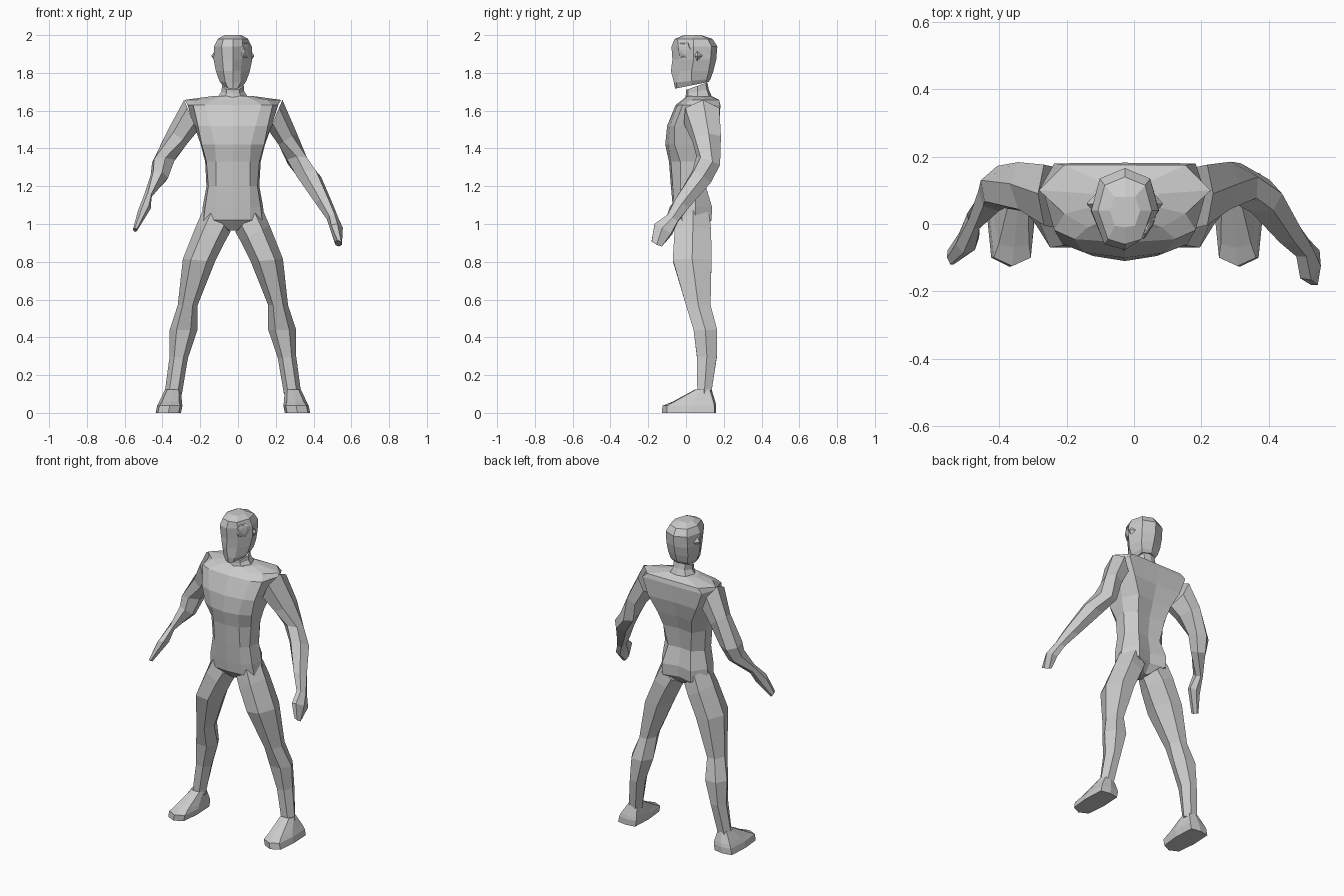
import bpy, bmesh, random
from mathutils import Vector as V

CX = -0.027  # the body's own centre line
random.seed(4)

def add_object(name, bm):
    me = bpy.data.meshes.new(name)
    bm.to_mesh(me)
    bm.free()
    ob = bpy.data.objects.new(name, me)
    bpy.context.collection.objects.link(ob)
    return ob

def loft(name, rings, caps=(True, True)):
    bm = bmesh.new()
    vs = [[bm.verts.new(p) for p in r] for r in rings]
    n = len(vs[0])
    for a, b in zip(vs, vs[1:]):
        for i in range(n):
            j = (i + 1) % n
            bm.faces.new((a[i], a[j], b[j], b[i]))
    if caps[0]:
        bm.faces.new(vs[0])
    if caps[1]:
        bm.faces.new(vs[-1])
    bmesh.ops.recalc_face_normals(bm, faces=bm.faces)
    return add_object(name, bm)

def sym_ring(half, z, cx=CX, tilt=0.0):
    """Full ring from half outline; first and last points lie on the centre line."""
    pts = half + [(-x, y) for x, y in half[-2:0:-1]]
    return [V((cx + x, y, z + tilt * y)) for x, y in pts]

def hex_ring(outer, inner, n, d):
    """Six-sided section spanning outer-inner, with depth d along n."""
    a, b = outer.lerp(inner, 0.25), outer.lerp(inner, 0.75)
    return [outer, a + n * d, b + n * d, inner, b - n * d, a - n * d]

# Torso
torso = [
    (0.965, [(0, -.015), (.012, -.01), (.02, .01), (.02, .05), (.012, .07), (0, .07)]),
    (1.02, [(0, -.062), (.09, -.055), (.155, -.02), (.166, .05), (.10, .135), (0, .11)]),
    (1.09, [(0, -.07), (.09, -.062), (.147, -.03), (.16, .05), (.10, .138), (0, .115)]),
    (1.20, [(0, -.08), (.09, -.07), (.13, -.03), (.14, .05), (.08, .105), (0, .095)]),
    (1.33, [(0, -.09), (.09, -.08), (.14, -.03), (.147, .05), (.10, .125), (0, .11)]),
    (1.42, [(0, -.11), (.095, -.095), (.165, -.06), (.17, .06), (.12, .155), (0, .14)]),
    (1.52, [(0, -.10), (.12, -.085), (.185, -.06), (.205, .08), (.17, .178), (0, .17)]),
    (1.63, [(0, -.055), (.15, -.045), (.21, -.018), (.24, .09), (.21, .18), (0, .182)]),
    (1.657, [(0, -.02), (.11, -.01), (.18, .03), (.255, .10), (.18, .175), (0, .175)]),
    (1.678, [(0, .005), (.06, .01), (.10, .05), (.10, .09), (.07, .125), (0, .135)]),
]
loft("torso", [sym_ring(h, z) for z, h in torso])

# Neck, with the sloping top
neck = [
    (1.665, 0, [(0, -.005), (.05, .01), (.085, .06), (.06, .125), (0, .14)]),
    (1.69, .2, [(0, .0), (.035, .01), (.06, .06), (.04, .11), (0, .12)]),
    (1.71, .35, [(0, .0), (.035, .01), (.058, .06), (.04, .105), (0, .113)]),
]
loft("neck", [sym_ring(h, z, tilt=t) for z, t, h in neck])

# Head
head = [
    (1.728, .2, [(0, -.058), (.025, -.05), (.055, .03), (.05, .10), (0, .12)]),
    (1.755, .1, [(0, -.064), (.04, -.05), (.072, .03), (.06, .11), (0, .13)]),
    (1.81, 0, [(0, -.08), (.05, -.05), (.09, .03), (.07, .12), (0, .145)]),
    (1.87, 0, [(0, -.072), (.055, -.055), (.102, .04), (.075, .13), (0, .16)]),
    (1.94, 0, [(0, -.077), (.06, -.06), (.10, .04), (.075, .135), (0, .166)]),
    (1.98, 0, [(0, -.06), (.05, -.045), (.08, .04), (.06, .115), (0, .14)]),
    (2.0, 0, [(0, -.01), (.03, -.005), (.045, .04), (.03, .08), (0, .08)]),
]
rings = [sym_ring(h, z, tilt=t) for z, t, h in head]
for r in rings[2:5]:          # sunken side of the face
    r[1] += V((-.008, .02, 0))
loft("head", rings)

# Ears, small points on the widest part of the head
for s, side in ((-1, "left"), (1, "right")):
    loft("ear_" + side, [[V((CX + s * x, .06 + dy * w, 1.89 + dz * w))
         for dy, dz in ((-1, 0), (0, 1.3), (1, 0), (0, -1.3))]
         for x, w in ((.088, .028), (.112, .003))])

# Crumpled eye patch lying on one side of the face
bm = bmesh.new()
bmesh.ops.create_icosphere(bm, subdivisions=2, radius=1)
across, out = V((.5, .86, 0)), V((.86, -.5, 0))
for v in bm.verts:
    p = v.co * random.uniform(.7, 1.1)
    v.co = V((CX + .066, -.012, 1.92)) + across * p.x * .045 + out * p.y * .014 + V((0, 0, p.z * .045))
add_object("eye_patch", bm)

# Legs: inner x, inner z, outer x, outer z, front y, back y
leg = [
    (.012, .96, .152, 1.09, -.045, .122),
    (.04, .91, .195, .99, -.060, .133),
    (.095, .80, .265, .815, -.07, .135),
    (.187, .57, .292, .57, .0, .13),
    (.187, .44, .335, .44, .04, .165),
    (.238, .29, .335, .30, .058, .163),
    (.270, .10, .362, .10, .06, .133),
]
foot = [
    (0, [(0, -.127), (.055, -.10), (.067, .02), (.06, .15), (0, .16)]),
    (.038, [(0, -.125), (.055, -.10), (.067, .02), (.06, .15), (0, .16)]),
    (.06, [(0, -.07), (.045, -.06), (.06, .03), (.055, .145), (0, .155)]),
    (.125, [(0, .05), (.03, .055), (.042, .09), (.03, .125), (0, .135)]),
]
for s, side in ((-1, "left"), (1, "right")):
    loft("leg_" + side, [hex_ring(V((CX + s * xo, (f + b) / 2, zo)),
                                  V((CX + s * xi, (f + b) / 2, zi)),
                                  V((0, -1, 0)), (b - f) / 2)
                         for xi, zi, xo, zo, f, b in leg])
    loft("foot_" + side, [sym_ring(h, z, CX + s * (.342 - .2 * z)) for z, h in foot])

# Arms: outer point, inner point, half depth
arms = {
    "left": [
        ((-.285, .09, 1.657), (-.215, .075, 1.49), .09),
        ((-.370, .12, 1.50), (-.265, .095, 1.43), .07),
        ((-.455, .13, 1.325), (-.335, .09, 1.34), .058),
        ((-.462, .10, 1.26), (-.370, .07, 1.245), .048),
        ((-.493, .01, 1.165), (-.460, .01, 1.14), .028),
        ((-.530, -.06, 1.07), (-.460, -.04, 1.085), .036),
        ((-.555, -.10, .975), (-.535, -.10, .963), .022),
    ],
    "right": [
        ((.235, .09, 1.657), (.165, .075, 1.49), .09),
        ((.312, .12, 1.48), (.215, .10, 1.42), .07),
        ((.368, .14, 1.33), (.260, .095, 1.34), .06),
        ((.440, .09, 1.25), (.312, .075, 1.25), .055),
        ((.500, -.02, 1.11), (.410, -.02, 1.11), .042),
        ((.530, -.07, 1.035), (.470, -.07, 1.025), .032),
        ((.555, -.125, .98), (.490, -.115, .965), .052),
        ((.550, -.155, .89), (.512, -.155, .905), .03),
    ],
}
for side, secs in arms.items():
    secs = [(V(o), V(i), d) for o, i, d in secs]
    mids = [(o + i) / 2 for o, i, d in secs]
    rings = []
    for k, (o, i, d) in enumerate(secs):
        path = mids[min(k + 1, len(mids) - 1)] - mids[max(k - 1, 0)]
        n = path.cross(o - i).normalized()
        if n.y > 0:
            n = -n
        if k < 2:               # shoulder sections face straight forward
            n = V((0, -1, 0))
        rings.append(hex_ring(o, i, n, d))
    loft("arm_" + side, rings)
